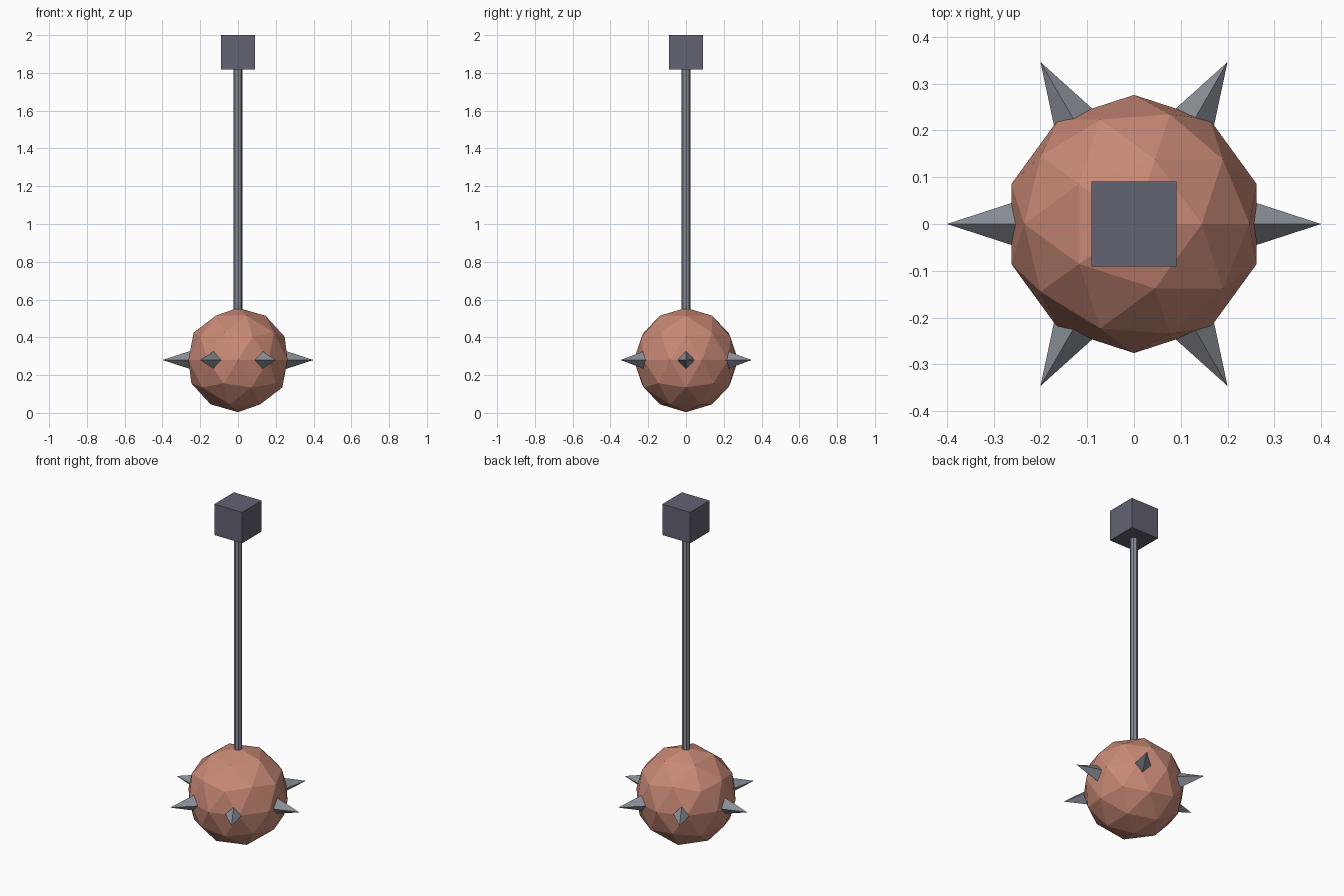
import bpy, bmesh, math
from mathutils import Matrix, Vector

if "Cube" in bpy.data.objects:
    bpy.data.objects.remove(bpy.data.objects["Cube"])


def material(name, rgb):
    m = bpy.data.materials.new(name)
    m.diffuse_color = (*rgb, 1)
    m.use_nodes = True
    m.node_tree.nodes["Principled BSDF"].inputs["Base Color"].default_value = m.diffuse_color
    return m


def make(name, mat, bm):
    me = bpy.data.meshes.new(name)
    bm.to_mesh(me)
    bm.free()
    me.materials.append(mat)
    ob = bpy.data.objects.new(name, me)
    bpy.context.collection.objects.link(ob)
    return ob


clay = material("clay red", (0.58, 0.25, 0.18))
steel = material("steel grey", (0.25, 0.27, 0.31))
iron = material("dark iron", (0.12, 0.125, 0.165))

BALL_Z, BALL_R = 0.28, 0.276
BOX = 0.182

# Faceted ball
bm = bmesh.new()
bmesh.ops.create_icosphere(bm, subdivisions=2, radius=BALL_R,
                           matrix=Matrix.Translation((0, 0, BALL_Z)))
make("ball", clay, bm)

# Ring of six four-sided spikes, rooted inside the ball
SPIKE_IN, SPIKE_TIP = 0.2, 0.4
for i in range(6):
    bm = bmesh.new()
    bmesh.ops.create_cone(bm, cap_ends=True, segments=4, radius1=0.065, radius2=0,
                          depth=SPIKE_TIP - SPIKE_IN)
    bmesh.ops.remove_doubles(bm, verts=bm.verts, dist=1e-5)
    bm.transform(Matrix.Translation((0, 0, BALL_Z))
                 @ Matrix.Rotation(i * math.pi / 3, 4, 'Z')
                 @ Matrix.Translation(((SPIKE_IN + SPIKE_TIP) / 2, 0, 0))
                 @ Matrix.Rotation(math.pi / 2, 4, 'Y'))
    make(f"spike_{i + 1}", steel, bm)

# Rod from the ball up to the mount
z0, z1 = 0.5, 2 - BOX + 0.02
bm = bmesh.new()
bmesh.ops.create_cone(bm, cap_ends=True, segments=8, radius1=0.0225, radius2=0.0225,
                      depth=z1 - z0, matrix=Matrix.Translation((0, 0, (z0 + z1) / 2)))
make("rod", steel, bm)

# Mounting block
bm = bmesh.new()
bmesh.ops.create_cube(bm, size=BOX, matrix=Matrix.Translation((0, 0, 2 - BOX / 2)))
make("mount_block", iron, bm)
